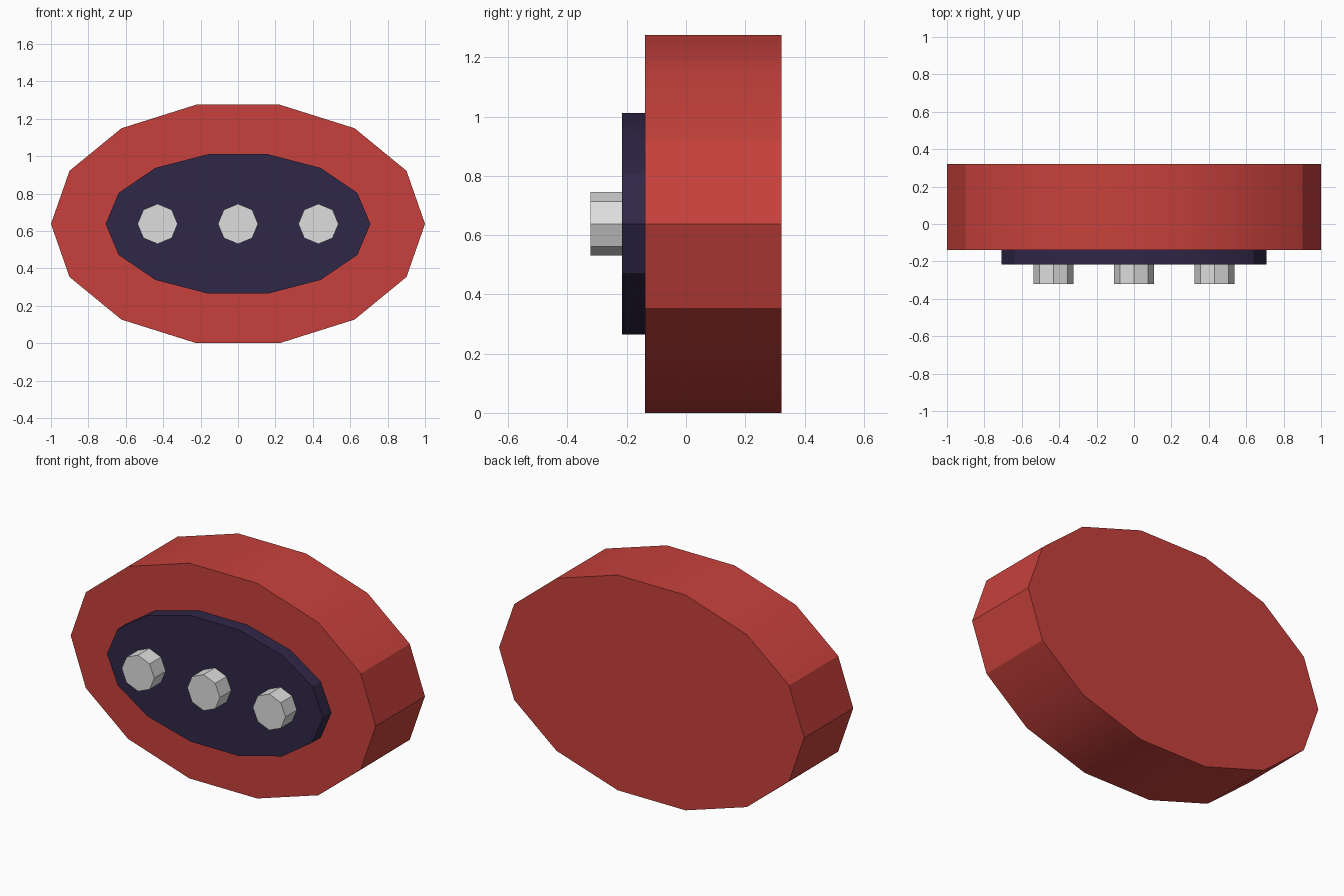
import bpy
import math
from mathutils import Matrix

cube = bpy.data.objects.get("Cube")
if cube:
    bpy.data.objects.remove(cube, do_unlink=True)

CENTRE_Z = 0.638


def make_material(name, colour):
    mat = bpy.data.materials.new(name)
    mat.use_nodes = True
    mat.diffuse_color = colour
    mat.node_tree.nodes["Principled BSDF"].inputs["Base Color"].default_value = colour
    return mat


def disc(name, sides, x, radius_x, radius_z, front, back, mat):
    """Faceted elliptical disc facing -y, with a corner on the +x axis."""
    bpy.ops.mesh.primitive_cylinder_add(vertices=sides, radius=1, depth=1)
    obj = bpy.context.object
    obj.name = name
    # Start the ring on +x, then turn the axis to y
    step = math.radians(90) % (2 * math.pi / sides)
    obj.data.transform(Matrix.Rotation(math.pi / 2, 4, 'X')
                       @ Matrix.Rotation(-step, 4, 'Z'))
    obj.data.transform(Matrix.Diagonal((radius_x, back - front, radius_z, 1)))
    obj.location = (x, (front + back) / 2, CENTRE_Z)
    obj.data.materials.append(mat)
    bpy.ops.object.shade_smooth_by_angle(angle=math.radians(30))
    return obj


red = make_material("red", (0.57, 0.053, 0.045, 1))
dark_purple = make_material("dark purple", (0.030, 0.020, 0.064, 1))
light_grey = make_material("light grey", (0.73, 0.73, 0.73, 1))

# Thick outer body and raised face plate
disc("body", 14, 0, 1.0, 0.654, -0.138, 0.322, red)
disc("face_plate", 14, 0, 0.708, 0.383, -0.216, -0.138, dark_purple)

# Row of three studs
for label, x in (("right", -0.43), ("middle", 0), ("left", 0.43)):
    disc(f"{label}_stud", 8, x, 0.107, 0.107, -0.322, -0.216, light_grey)
